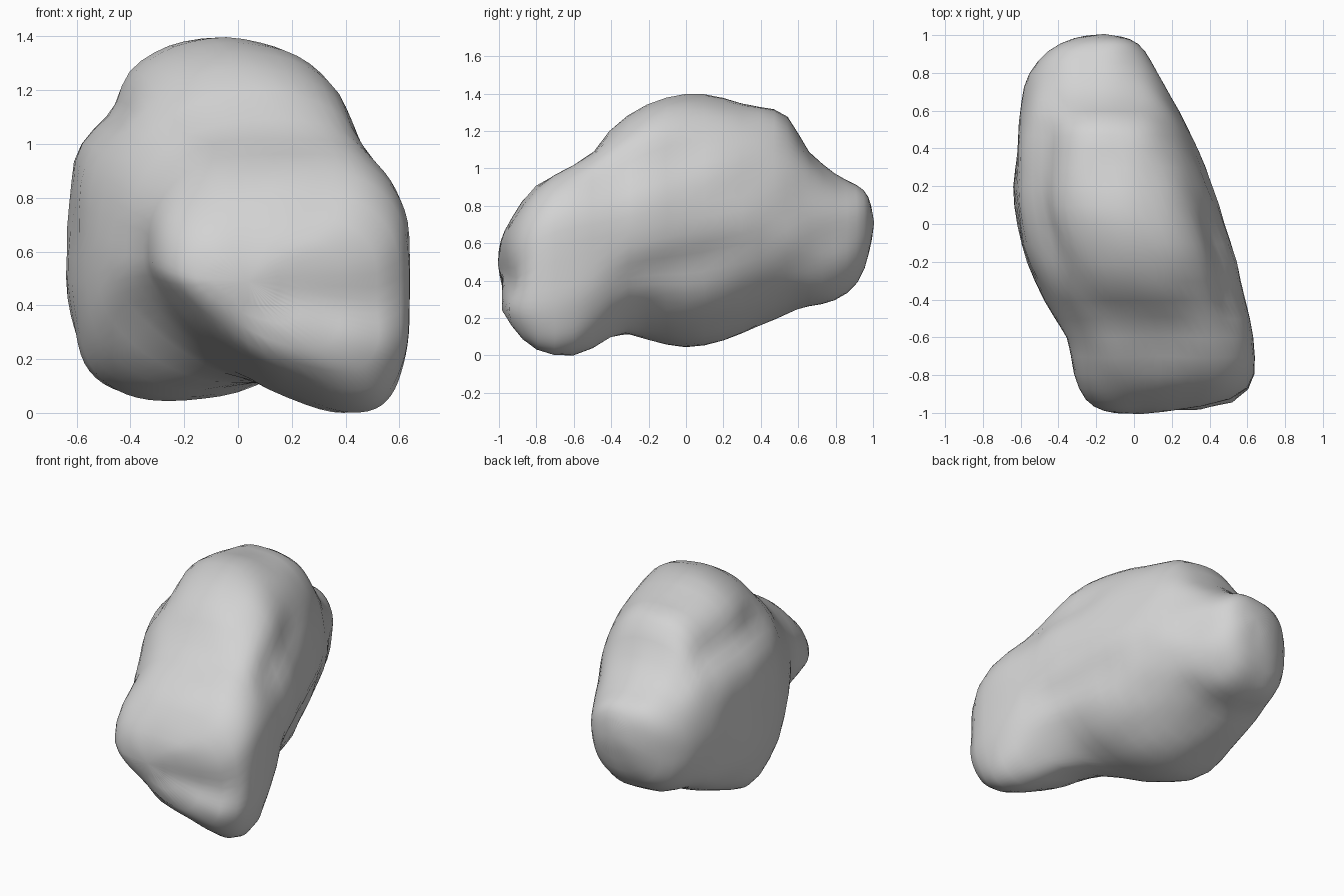
import bpy
import bmesh
from math import cos, sin, pi, exp
from mathutils import Vector, noise

default_cube = bpy.data.objects.get("Cube")
if default_cube:
    bpy.data.objects.remove(default_cube, do_unlink=True)

# Slices along the boulder:
# y, left x, right x, bottom z, top z, crest x, keel x, left waist z, right waist z
SLICES = [
    (-.98, -.17, .2, .38, .64, 0, .1, .52, .5),
    (-.93, -.25, .57, .17, .75, .1, .42, .55, .4),
    (-.8, -.33, .64, .06, .94, .12, .44, .58, .5),
    (-.6, -.36, .63, 0, 1.04, .12, .4, .6, .55),
    (-.4, -.48, .58, .14, 1.23, .08, .3, .6, .58),
    (-.2, -.57, .55, .13, 1.38, .03, -.12, .6, .62),
    (0, -.61, .48, .06, 1.43, -.05, -.2, .6, .66),
    (.2, -.64, .41, .11, 1.4, -.09, -.22, .62, .7),
    (.4, -.61, .33, .2, 1.35, -.12, -.25, .65, .75),
    (.54, -.6, .26, .26, 1.33, -.13, -.25, .65, .75),
    (.65, -.59, .2, .3, 1.09, -.15, -.25, .65, .72),
    (.8, -.56, .11, .31, .98, -.2, -.25, .65, .7),
    (.92, -.46, .05, .41, .94, -.2, -.2, .65, .7),
    (.98, -.31, -.02, .58, .88, -.15, -.15, .75, .75),
]
SIDES = 32

# Squareness of each quarter (upper right, upper left, lower left, lower right)
FOOT = (3.3, 2.4, 1.4, 2.8)
NOTCH = (2.3, 2.2, 1.7, 1.9)
BODY = (2.3, 2.3, 3.2, 1.9)
TAIL = (2.4, 2.4, 2.5, 2.3)


def squareness(y, quarter):
    zone = FOOT if y < -.5 else NOTCH if y < -.3 else BODY if y < .6 else TAIL
    return zone[quarter]


def slice_point(data, step):
    """Point on a slice made of four joined superellipse quarters."""
    y, left, right, bottom, top, crest, keel, waist_left, waist_right = data
    angle = 2 * pi * step / SIDES
    power = 2 / squareness(y, step * 4 // SIDES)
    c, s = cos(angle), sin(angle)
    middle = crest if s >= 0 else keel
    waist = waist_right if c >= 0 else waist_left
    x = middle + abs(c) ** power * ((right if c >= 0 else left) - middle)
    z = waist + abs(s) ** power * ((top if s >= 0 else bottom) - waist)
    return Vector((x, y, z))


# Loft the slices into a closed shell
bm = bmesh.new()
rings = [[bm.verts.new(slice_point(data, i)) for i in range(SIDES)] for data in SLICES]
for near, far in zip(rings, rings[1:]):
    for i in range(SIDES):
        j = (i + 1) % SIDES
        bm.faces.new((near[i], near[j], far[j], far[i]))
for ring in (rings[0], rings[-1]):
    middle = bm.verts.new(sum((v.co for v in ring), Vector()) / SIDES)
    middle.co.y += .02 if middle.co.y > 0 else -.02
    for i in range(SIDES):
        bm.faces.new((ring[i], ring[(i + 1) % SIDES], middle))
bmesh.ops.recalc_face_normals(bm, faces=bm.faces)

mesh = bpy.data.meshes.new("boulder")
bm.to_mesh(mesh)
bm.free()
boulder = bpy.data.objects.new("boulder", mesh)
bpy.context.collection.objects.link(boulder)
bpy.context.view_layer.objects.active = boulder
boulder.select_set(True)
smoothing = boulder.modifiers.new("smoothing", "SUBSURF")
smoothing.levels = 1
bpy.ops.object.modifier_apply(modifier=smoothing.name)

# Hollows and swells: start, end, radius, depth along the surface normal
DENTS = [
    ((.1, -.93, .43), (.5, -.9, .43), .08, -.025),     # hollow above the front foot
    ((.1, -.93, .3), (.5, -.93, .28), .08, .02),       # foot ledge
    ((-.4, -.5, .3), (-.36, -.6, .6), .12, -.025),     # groove behind the front lobe
    ((.48, -.25, .5), (.42, .15, .52), .13, -.05),     # flank undercut
    ((.2, -.32, .15), (.4, -.25, .25), .15, -.03),     # arch between foot and keel
    ((-.5, -.15, 1.18), (-.46, .5, 1.15), .11, -.05),  # left shoulder of the crest
    ((-.58, -.1, .95), (-.57, .4, .95), .12, .015),    # left rim
    ((.5, -.38, 1.02), (.42, 0, 1.1), .12, -.04),      # right shoulder of the crest
    ((-.1, -.5, 1.1), (.25, -.52, 1.08), .12, -.025),  # step before the crest
]


def distance(point, start, end):
    """Distance from a point to the line between start and end."""
    start, along = Vector(start), Vector(end) - Vector(start)
    share = (point - start).dot(along) / along.length_squared
    return (point - start - along * min(1, max(0, share))).length


places = []
for v in mesh.vertices:
    shift = .009 + .012 * noise.noise(v.co * 5)
    for start, end, radius, depth in DENTS:
        shift += depth * exp(-(distance(v.co, start, end) / radius) ** 2)
    places.append(v.co + v.normal * shift)
for v, place in zip(mesh.vertices, places):
    v.co = place

# Centre the boulder and rest it on the ground
low, high = (Vector([pick(v.co[k] for v in mesh.vertices) for k in range(3)])
             for pick in (min, max))
for v in mesh.vertices:
    v.co -= Vector(((low.x + high.x) / 2, (low.y + high.y) / 2, low.z))

# Stone colour
stone = bpy.data.materials.new("grey stone")
stone.use_nodes = True
grey = (.65, .65, .65, 1)
stone.diffuse_color = grey
stone.node_tree.nodes["Principled BSDF"].inputs["Base Color"].default_value = grey
mesh.materials.append(stone)
bpy.ops.object.shade_smooth_by_angle(angle=pi / 4)
